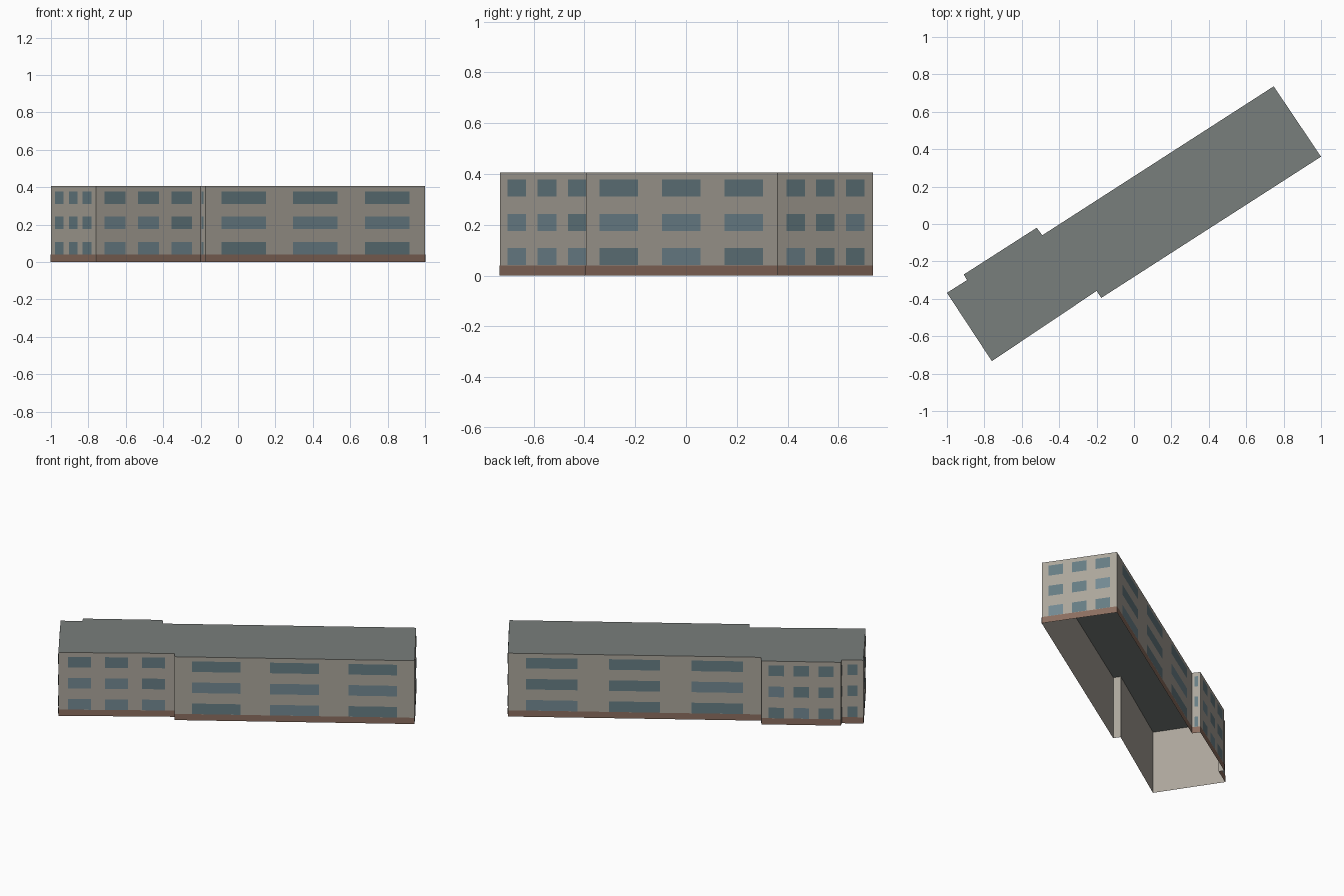
import bpy, bmesh, random
from mathutils import Vector

if "Cube" in bpy.data.objects:
    bpy.data.objects.remove(bpy.data.objects["Cube"])

random.seed(4)
HEIGHT, FLOORS, BAND = 0.405, 3, 0.04
STOREY = HEIGHT / FLOORS

# Footprint, counter-clockwise from the front left corner
PLAN = [Vector(p) for p in [
    (-0.76, -0.733), (-0.20, -0.358), (-0.175, -0.395), (1.0, 0.36), (0.747, 0.736),
    (-0.49, -0.06), (-0.52, -0.02), (-0.91, -0.27), (-0.893, -0.30), (-1.0, -0.368)]]
WALLS = list(zip(PLAN, PLAN[1:] + PLAN[:1]))


def material(name, rgb):
    m = bpy.data.materials.new(name)
    m.diffuse_color = (*rgb, 1)
    m.use_nodes = True
    m.node_tree.nodes["Principled BSDF"].inputs["Base Color"].default_value = m.diffuse_color
    return m


def make_object(name, bm, *mats):
    me = bpy.data.meshes.new(name)
    bm.to_mesh(me)
    bm.free()
    for m in mats:
        me.materials.append(m)
    ob = bpy.data.objects.new(name, me)
    bpy.context.collection.objects.link(ob)
    return ob


def panel(bm, a, b, u0, u1, z0, z1, lift=0.0):
    """Upright quad on wall a-b between distances u0 and u1, lifted outward."""
    d = (b - a).normalized()
    out = Vector((d.y, -d.x)) * lift
    p, q = a + d * u0 + out, a + d * u1 + out
    return bm.faces.new([bm.verts.new((*v, z)) for v, z in
                         ((p, z0), (q, z0), (q, z1), (p, z1))])


plaster = material("plaster", (0.41, 0.38, 0.33))
brick = material("brick", (0.26, 0.155, 0.115))
slate = material("roof_grey", (0.19, 0.21, 0.20))
glass = material("glass", (0.135, 0.205, 0.23))
glass_light = material("glass_light", (0.17, 0.25, 0.29))

# Outer walls, open underneath
bm = bmesh.new()
for a, b in WALLS:
    panel(bm, a, b, 0, (b - a).length, 0, HEIGHT)
bmesh.ops.remove_doubles(bm, verts=bm.verts, dist=1e-4)
make_object("walls", bm, plaster)

# Flat roof
bm = bmesh.new()
bm.faces.new([bm.verts.new((*p, HEIGHT)) for p in PLAN])
make_object("roof", bm, slate)

# Brick base band
bm = bmesh.new()
for a, b in WALLS:
    panel(bm, a, b, 0, (b - a).length, 0, BAND, 0.0015)
make_object("base_band", bm, brick)

# Windows: three columns on the full walls, one on short ones
bm = bmesh.new()
for a, b in WALLS:
    length = (b - a).length
    columns = 3 if length > 0.3 else 1
    margin = min(0.015, length * 0.15)
    pitch = (length - 2 * margin) / columns
    for floor in range(FLOORS):
        z = floor * STOREY
        for c in range(columns):
            u = margin + pitch * (c + 0.5)
            f = panel(bm, a, b, u - 0.31 * pitch, u + 0.31 * pitch,
                      z + 0.3 * STOREY, z + 0.8 * STOREY, 0.002)
            f.material_index = int(floor < 2 and random.random() < 0.4)
make_object("windows", bm, glass, glass_light)
